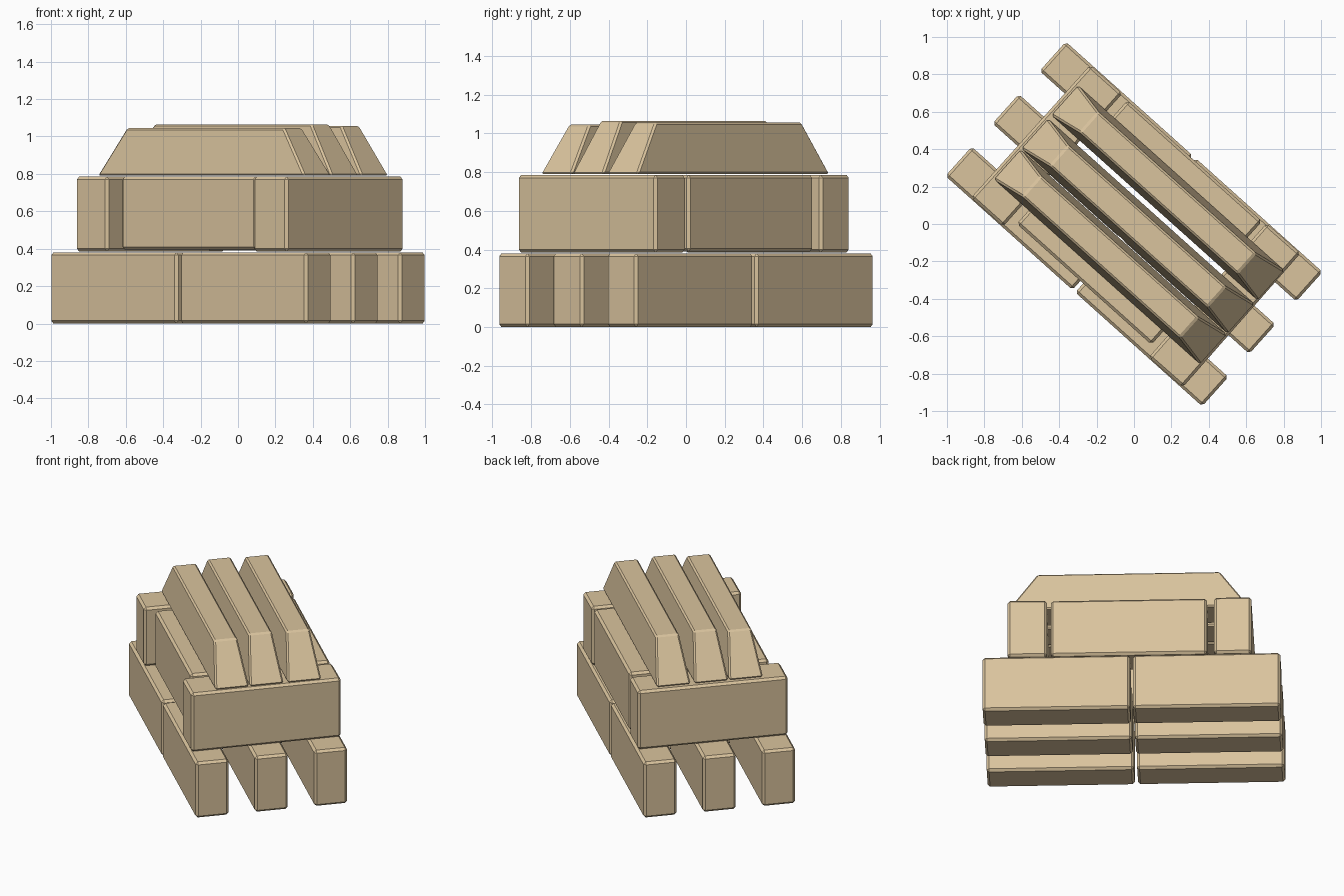
import bpy, bmesh, math
from mathutils import Matrix

if "Cube" in bpy.data.objects:
    bpy.data.objects.remove(bpy.data.objects["Cube"])

# Whole stack is turned so beams run along local u, cross beams along local v
TURN = Matrix.Rotation(math.radians(-41.9), 4, 'Z')

wood = bpy.data.materials.new("pale_wood")
wood.diffuse_color = (0.70, 0.55, 0.34, 1)
wood.use_nodes = True
wood.node_tree.nodes["Principled BSDF"].inputs["Base Color"].default_value = wood.diffuse_color


def beam(name, u, v, z, inset=(0, 0), bevel=0.015, yaw=0):
    """Chamfered timber spanning u, v, z ranges; inset shrinks the top face."""
    size = [r[1] - r[0] for r in (u, v, z)]
    centre = [(r[0] + r[1]) / 2 for r in (u, v, z)]
    bm = bmesh.new()
    bmesh.ops.create_cube(bm, size=1)
    for p in bm.verts:
        top = p.co.z > 0
        p.co.x = math.copysign(size[0] / 2 - (inset[0] if top else 0), p.co.x)
        p.co.y = math.copysign(size[1] / 2 - (inset[1] if top else 0), p.co.y)
        p.co.z *= size[2]
    mesh = bpy.data.meshes.new(name)
    bm.to_mesh(mesh)
    bm.free()
    mesh.materials.append(wood)
    ob = bpy.data.objects.new(name, mesh)
    bpy.context.collection.objects.link(ob)
    ob.matrix_world = (TURN @ Matrix.Translation(centre)
                       @ Matrix.Rotation(math.radians(yaw), 4, 'Z'))
    mod = ob.modifiers.new("chamfer", 'BEVEL')
    mod.width = bevel
    mod.segments = 1
    mod.limit_method = 'NONE'
    return ob


# Bottom layer: three rows, each of two beams end to end
for i, v in enumerate((-0.377, 0, 0.377)):
    for side, u in (("left", (-0.922, -0.01)), ("right", (0.01, 0.922))):
        beam(f"base_beam_{side}_{i + 1}", u, (v - 0.105, v + 0.105), (0, 0.38))

# Middle layer: two cross beams and two planks between them
beam("cross_beam_left", (-0.742, -0.512), (-0.477, 0.477), (0.385, 0.785))
beam("cross_beam_right", (0.53, 0.772), (-0.477, 0.477), (0.385, 0.785), yaw=0.6)
beam("side_plank_front", (-0.467, 0.50), (-0.418, -0.21), (0.395, 0.785))
beam("side_plank_back", (-0.467, 0.50), (0.26, 0.468), (0.39, 0.785))

# Top layer: three tapered beams
for i, (v, top) in enumerate(((-0.215, 1.045), (0.005, 1.065), (0.245, 1.057))):
    beam(f"top_beam_{i + 1}", (-0.722, 0.768), (v - 0.108, v + 0.108),
         (0.79, top), inset=(0.18, 0.034), bevel=0.01)
